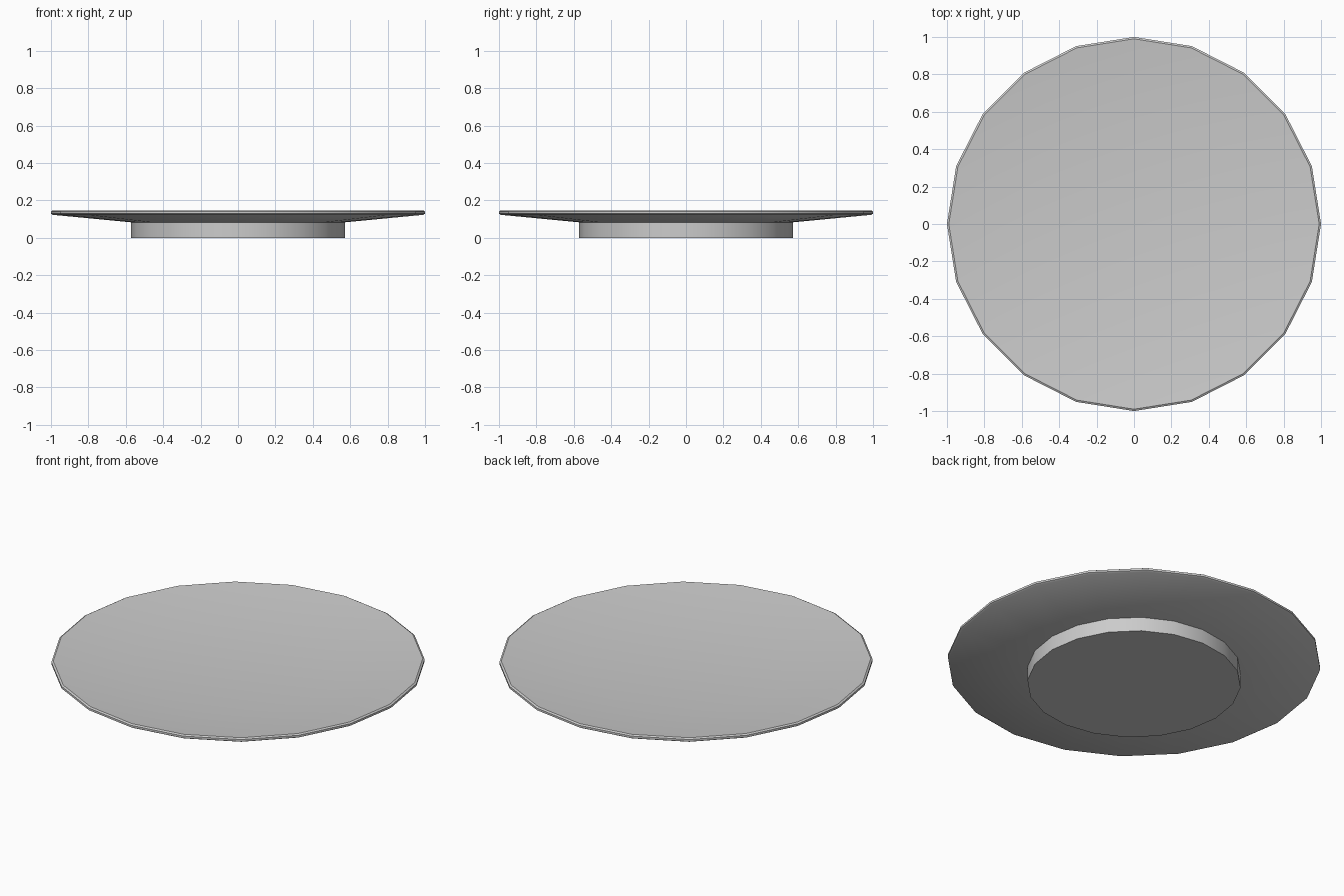
import bpy, bmesh, math

if "Cube" in bpy.data.objects:
    bpy.data.objects.remove(bpy.data.objects["Cube"])

SIDES = 20

def lathe(name, profile):
    """Revolve a (radius, z) profile, bottom to top, and cap both ends."""
    bm = bmesh.new()
    rings = []
    for r, z in profile:
        ring = []
        for i in range(SIDES):
            a = 2 * math.pi * i / SIDES
            ring.append(bm.verts.new((r * math.cos(a), r * math.sin(a), z)))
        rings.append(ring)
    for low, high in zip(rings, rings[1:]):
        for i in range(SIDES):
            j = (i + 1) % SIDES
            bm.faces.new((low[i], low[j], high[j], high[i]))
    bm.faces.new(rings[0][::-1])
    bm.faces.new(rings[-1])
    mesh = bpy.data.meshes.new(name)
    bm.to_mesh(mesh)
    bm.free()
    obj = bpy.data.objects.new(name, mesh)
    bpy.context.collection.objects.link(obj)
    bpy.context.view_layer.objects.active = obj
    obj.select_set(True)
    bpy.ops.object.shade_smooth_by_angle(angle=math.radians(30))
    obj.select_set(False)
    return obj

# Plate: foot, sloping underside, chamfered rim, shallow dished top
lathe("plate", [
    (0.572, 0.0), (0.572, 0.083),        # foot
    (0.99, 0.123), (1.0, 0.129),         # underside and lower rim chamfer
    (1.0, 0.141), (0.99, 0.147),         # rim edge and upper chamfer
    (0.572, 0.103),                      # dished top down to flat centre
])
